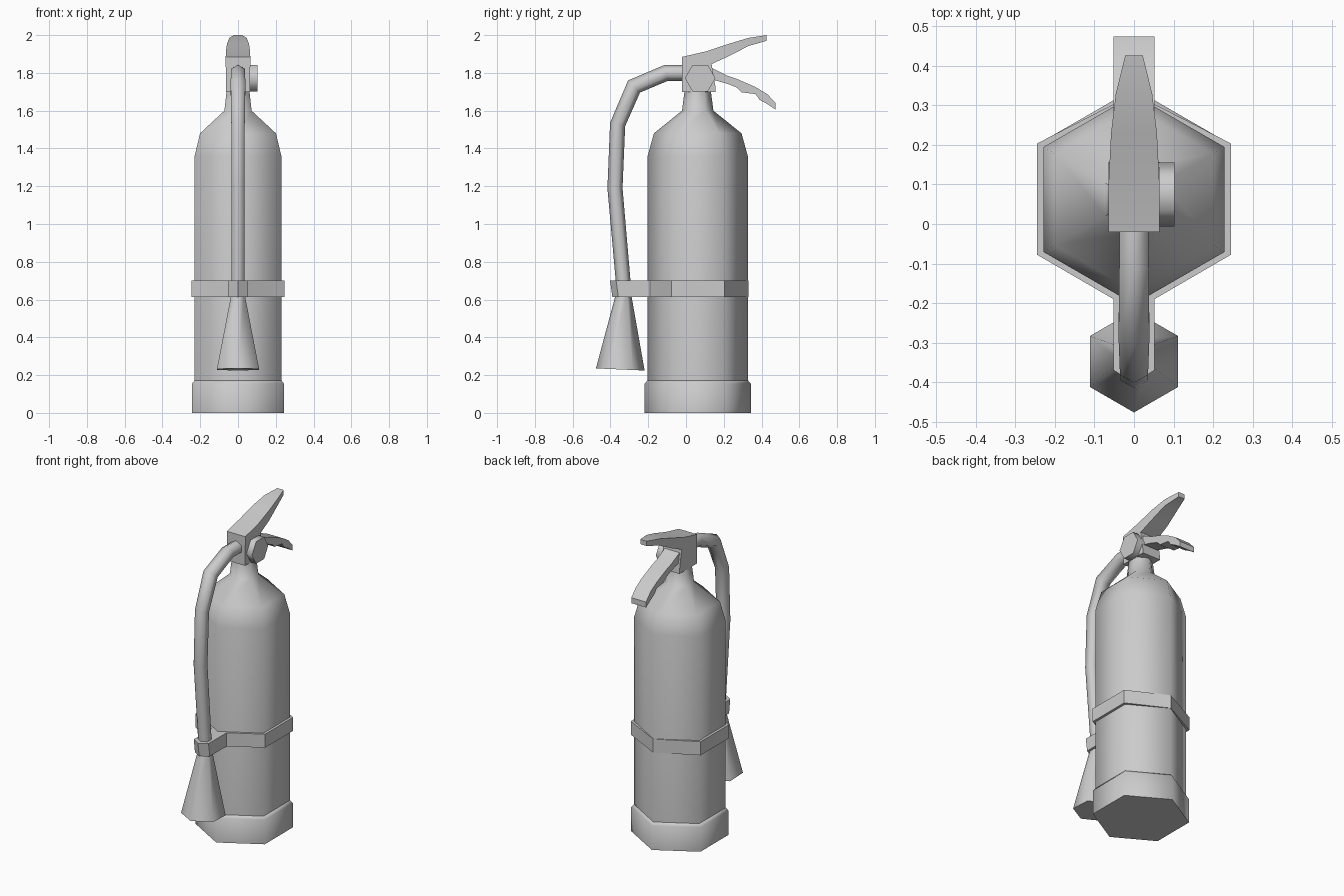
import bpy, bmesh, math
from mathutils import Vector

if "Cube" in bpy.data.objects:
    bpy.data.objects.remove(bpy.data.objects["Cube"])


def finish(bm, name, angle):
    bmesh.ops.recalc_face_normals(bm, faces=bm.faces)
    me = bpy.data.meshes.new(name)
    bm.to_mesh(me)
    bm.free()
    ob = bpy.data.objects.new(name, me)
    bpy.context.collection.objects.link(ob)
    bpy.ops.object.select_all(action='DESELECT')
    ob.select_set(True)
    bpy.context.view_layer.objects.active = ob
    bpy.ops.object.shade_smooth_by_angle(angle=math.radians(angle))
    return ob


def skin(name, rings, angle):
    """Join matching rings of points and cap both ends."""
    bm = bmesh.new()
    loops = [[bm.verts.new(p) for p in ring] for ring in rings]
    n = len(loops[0])
    for a, b in zip(loops, loops[1:]):
        for i in range(n):
            j = (i + 1) % n
            bm.faces.new((a[i], a[j], b[j], b[i]))
    bm.faces.new(loops[0])
    bm.faces.new(loops[-1])
    return finish(bm, name, angle)


def tube(name, stations, angle=65):
    """Hexagonal tube through (y, z, radius) stations in the x = 0 plane."""
    pts = [Vector((0, y, z)) for y, z, r in stations]
    side = Vector((1, 0, 0))
    rings = []
    for i, p in enumerate(pts):
        d_in = (p - pts[i - 1]).normalized() if i else Vector()
        d_out = (pts[i + 1] - p).normalized() if i + 1 < len(pts) else Vector()
        up = side.cross((d_in + d_out).normalized())
        r = stations[i][2]
        rings.append([p + r * (math.cos(k * math.pi / 3) * up + math.sin(k * math.pi / 3) * side)
                      for k in range(6)])
    return skin(name, rings, angle)


def bar(name, stations):
    """Rectangular bar through (y, top z, bottom z, half width) stations."""
    return skin(name, [[(-w, y, b), (w, y, b), (w, y, t), (-w, y, t)]
                       for y, t, b, w in stations], 20)


CY = 0.062  # tank axis

# Tank with shoulder and neck, and the base boot
tube("tank", [(CY, z, r) for z, r in
              [(0.05, 0.265), (1.36, 0.265), (1.48, 0.232), (1.60, 0.083), (1.71, 0.069)]])
tube("base_boot", [(CY, z, r) for z, r in [(0, 0.281), (0.155, 0.281), (0.172, 0.266)]])

# Valve block, carry handle and squeeze lever
bar("valve_block", [(-0.02, 1.88, 1.70, 0.064), (0.135, 1.85, 1.70, 0.064),
                    (0.157, 1.72, 1.70, 0.064)])
bar("top_handle", [(-0.02, 1.885, 1.83, 0.065), (0.11, 1.915, 1.835, 0.064),
                   (0.23, 1.955, 1.89, 0.058), (0.33, 1.985, 1.942, 0.046),
                   (0.427, 2.0, 1.97, 0.022)])
bar("lower_lever", [(0.10, 1.845, 1.75, 0.052), (0.15, 1.82, 1.762, 0.052),
                    (0.22, 1.785, 1.742, 0.052), (0.27, 1.768, 1.722, 0.052),
                    (0.295, 1.757, 1.697, 0.052), (0.368, 1.725, 1.688, 0.052),
                    (0.39, 1.712, 1.657, 0.052), (0.43, 1.688, 1.635, 0.052),
                    (0.475, 1.64, 1.605, 0.052)])

# Hexagonal pressure gauge on the right side
skin("pressure_gauge", [[(x, 0.075 + 0.081 * math.cos(k * math.pi / 3),
                          1.772 + 0.081 * math.sin(k * math.pi / 3)) for k in range(6)]
                        for x in (0.05, 0.103)], 65)

# Hose and discharge horn
tube("hose", [(0.0, 1.80, 0.043), (-0.105, 1.80, 0.043), (-0.275, 1.728, 0.045),
              (-0.362, 1.527, 0.041), (-0.376, 1.19, 0.04), (-0.333, 0.70, 0.039),
              (-0.328, 0.60, 0.039)])
tube("discharge_horn", [(-0.33, 0.64, 0.038), (-0.348, 0.23, 0.129)])

# Strap around the tank and hose
half = [(0.052, -0.37), (0.052, -0.19), (0.245, -0.078), (0.245, 0.204)]
outline = ([(0, -0.402)] + half + [(0, 0.33)] + [(-x, y) for x, y in reversed(half)])
skin("strap", [[(x, y + (shift if y < -0.3 else 0), z) for x, y in outline]
               for z, shift in ((0.614, 0.012), (0.70, 0))], 20)
